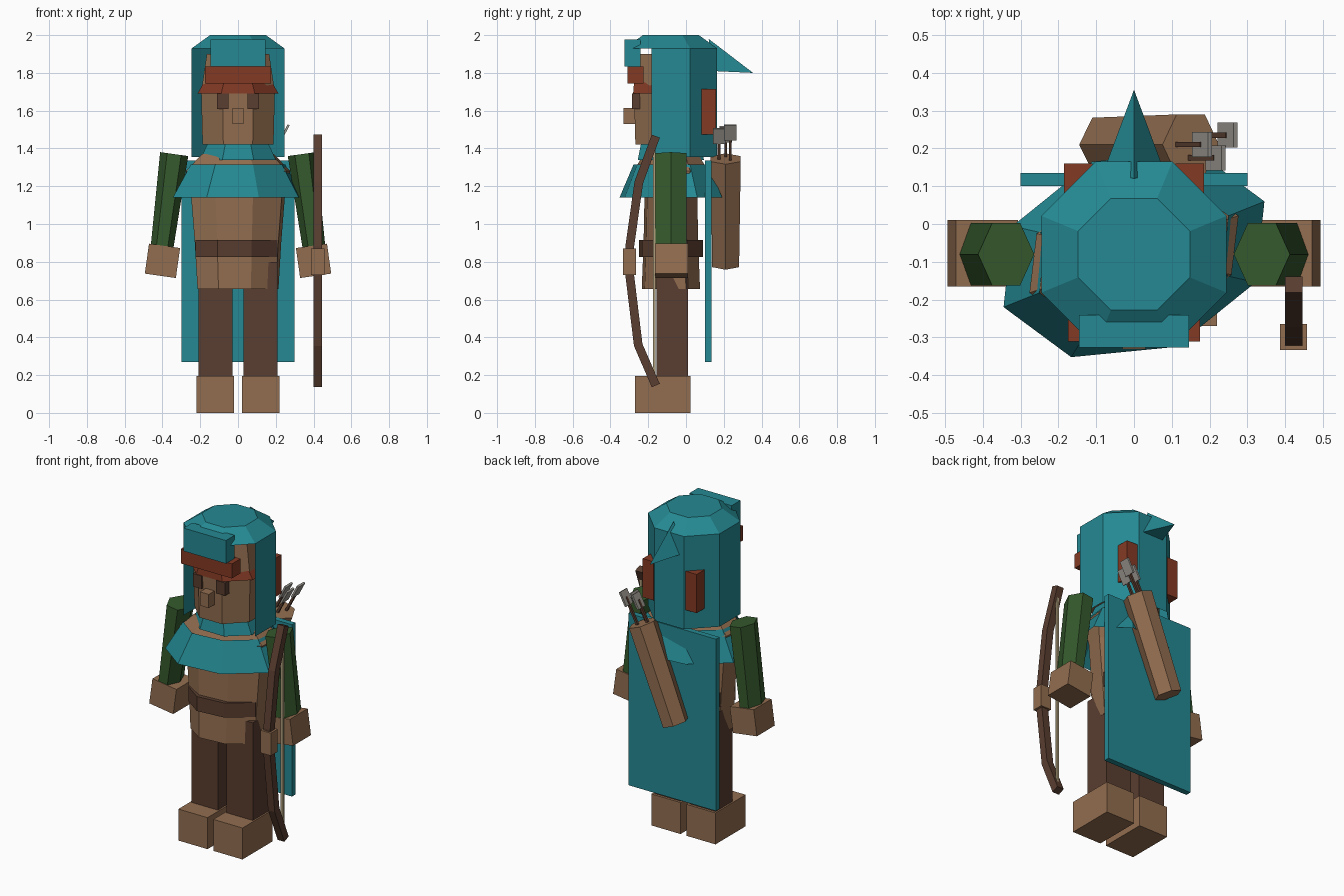
import bpy, bmesh
from math import cos, sin, pi, radians, atan2
from mathutils import Vector, Matrix

cube = bpy.data.objects.get("Cube")
if cube:
    bpy.data.objects.remove(cube, do_unlink=True)


def material(name, r, g, b):
    m = bpy.data.materials.new(name)
    m.use_nodes = True
    m.diffuse_color = (r, g, b, 1)
    m.node_tree.nodes["Principled BSDF"].inputs["Base Color"].default_value = (r, g, b, 1)
    return m


TEAL = material("teal cloth", .018, .25, .29)
TAN = material("tan leather", .29, .155, .08)
DARK = material("dark brown", .1, .047, .029)
GREEN = material("green sleeve", .035, .1, .025)
RED = material("rust red", .23, .042, .018)
GREY = material("grey feather", .33, .31, .28)
STRING = material("pale string", .42, .34, .2)
CY = -.08  # body axis in y


def finish(name, bm, mat):
    bmesh.ops.recalc_face_normals(bm, faces=bm.faces)
    me = bpy.data.meshes.new(name)
    bm.to_mesh(me)
    bm.free()
    me.materials.append(mat)
    ob = bpy.data.objects.new(name, me)
    bpy.context.collection.objects.link(ob)
    return ob


def box(name, mat, x, y, z, tilt=0):
    """Box from ranges, tilted about its own centre in the xz plane."""
    bm = bmesh.new()
    size = [b - a for a, b in (x, y, z)]
    mid = [(a + b) / 2 for a, b in (x, y, z)]
    bmesh.ops.create_cube(bm, size=1)
    bm.transform(Matrix.Translation(mid) @ Matrix.Rotation(tilt, 4, 'Y') @ Matrix.Diagonal((*size, 1)))
    return finish(name, bm, mat)


def loft(name, mat, rings, caps=True, keep=lambda f: True):
    """Skin matching rings of points."""
    bm = bmesh.new()
    loops = [[bm.verts.new(p) for p in r] for r in rings]
    n = len(rings[0])
    for a, b in zip(loops, loops[1:]):
        for i in range(n):
            j = (i + 1) % n
            bm.faces.new((a[i], a[j], b[j], b[i]))
    if caps:
        bm.faces.new(loops[0])
        bm.faces.new(loops[-1])
    bmesh.ops.recalc_face_normals(bm, faces=bm.faces)
    drop = [f for f in bm.faces if not keep(f)]
    bmesh.ops.delete(bm, geom=drop, context='FACES')
    return finish(name, bm, mat)


def octagon(z, ax, ay=None):
    """Flat-fronted octagon given by its apothems."""
    k = 1 / cos(pi / 8)
    ay = ay or ax
    return [(ax * k * cos(pi / 8 + i * pi / 4), CY + ay * k * sin(pi / 8 + i * pi / 4), z) for i in range(8)]


def skewed(z, rx, ry):
    """Twisted oval octagon used for the body and its clothes."""
    return [(rx * cos(radians(17.7) + i * pi / 4), CY + ry * sin(radians(29.7) + i * pi / 4), z) for i in range(8)]


def hexagon(x, y, z, rx, ry, tilt=0):
    """Hexagon pointing sideways, its plane tilted about y."""
    rot = Matrix.Rotation(tilt, 3, 'Y')
    return [Vector((x, y, z)) + rot @ Vector((rx * cos(i * pi / 3), ry * sin(i * pi / 3), 0)) for i in range(6)]


# Legs, boots, arms, hands
for s, side in ((-1, "right"), (1, "left")):
    def span(a, b):
        return sorted((s * a, s * b))
    box(side + "_boot", TAN, span(.02, .22), (-.27, .025), (0, .195))
    box(side + "_leg", DARK, span(.03, .21), (-.155, .01), (.19, .8))
    lean = -s * radians(8)
    loft(side + "_arm", GREEN, [hexagon(s * .403, CY, .87, .06, .095, lean),
                                hexagon(s * .338, CY, 1.37, .075, .095, lean)])
    box(side + "_hand", TAN, span(.317, .483), (-.165, .01), (.725, .885), lean)
    box(side + "_eye", DARK, span(.05, .11), (-.285, -.2), (1.61, 1.69))
    box(side + "_hood_patch", RED, span(.11, .185), (.08, .16), (1.475, 1.715))

# Torso and clothing
loft("torso", TAN, [skewed(.655, .225, .16), skewed(.9, .24, .15), skewed(1.14, .26, .145),
                    skewed(1.28, .29, .205), skewed(1.37, .2, .15)])
loft("belt", DARK, [skewed(.825, .235, .176), skewed(.915, .235, .176)])
loft("collar", TEAL, [skewed(1.14, .362, .282), skewed(1.315, .262, .205)], caps=False)
loft("neck_cloth", TEAL, [octagon(1.34, .2, .175), octagon(1.44, .155)])
box("cape", TEAL, (-.3, .3), (.1, .135), (.27, 1.335))

# Head
loft("head", TAN, [octagon(1.42, .188), octagon(1.7, .195), octagon(1.9, .165)])
loft("fringe", RED, [octagon(1.69, .215, .2), octagon(1.75, .18, .195)])
box("headband", RED, (-.175, .175), (-.31, -.225), (1.745, 1.835))
box("nose", TAN, (-.03, .03), (-.33, -.25), (1.53, 1.615))

# Hood: open-fronted wall, bevelled crown, folded brim and rear point
loft("hood_wall", TEAL, [octagon(1.355, .245), octagon(1.93, .245)], caps=False,
     keep=lambda f: f.normal.y > -.3)
loft("hood_crown", TEAL, [octagon(1.93, .245), octagon(2, .148)])
box("hood_brim", TEAL, (-.145, .145), (-.326, -.24), (1.835, 1.978))
bm = bmesh.new()
for p in ((0, .12, 1.98), (-.08, .14, 1.81), (.08, .14, 1.81), (0, .355, 1.8)):
    bm.verts.new(p)
bmesh.ops.convex_hull(bm, input=bm.verts)
finish("hood_point", bm, TEAL)

# Quiver and arrows
lean = atan2(.22, .57)
loft("quiver", TAN, [hexagon(-.075, .21, .785, .075, .082, lean), hexagon(.15, .21, 1.345, .08, .092, lean)])
for i, (x, y, z) in enumerate(((.18, .21, 1.475), (.247, .235, 1.485), (.215, .175, 1.465))):
    box(f"arrow_feather_{i + 1}", GREY, (x - .006, x + .006), (y - .033, y + .033), (z - .045, z + .045), radians(28))
    dx = .06
    box(f"arrow_shaft_{i + 1}", DARK, (x - dx - .007, x - dx + .007), (y - .007, y + .007),
        (z - .24, z + .02), radians(28))

# Bow
path = [(-.16, 1.465), (-.25, 1.22), (-.298, .88), (-.298, .73), (-.253, .36), (-.16, .145)]
rings = []
for i, (y, z) in enumerate(path):
    a, b = path[max(i - 1, 0)], path[min(i + 1, 5)]
    t = Vector((0, b[0] - a[0], b[1] - a[1])).normalized()
    out = Vector((0, -t.z, t.y)) * .023
    c = Vector((.422, y, z))
    w = Vector((.023, 0, 0))
    rings.append([c + w + out, c - w + out, c - w - out, c + w - out])
loft("bow_limbs", DARK, rings)
box("bow_grip", TAN, (.386, .458), (-.333, -.265), (.73, .87))
box("bow_string", STRING, (.414, .43), (-.175, -.161), (.15, 1.455))
